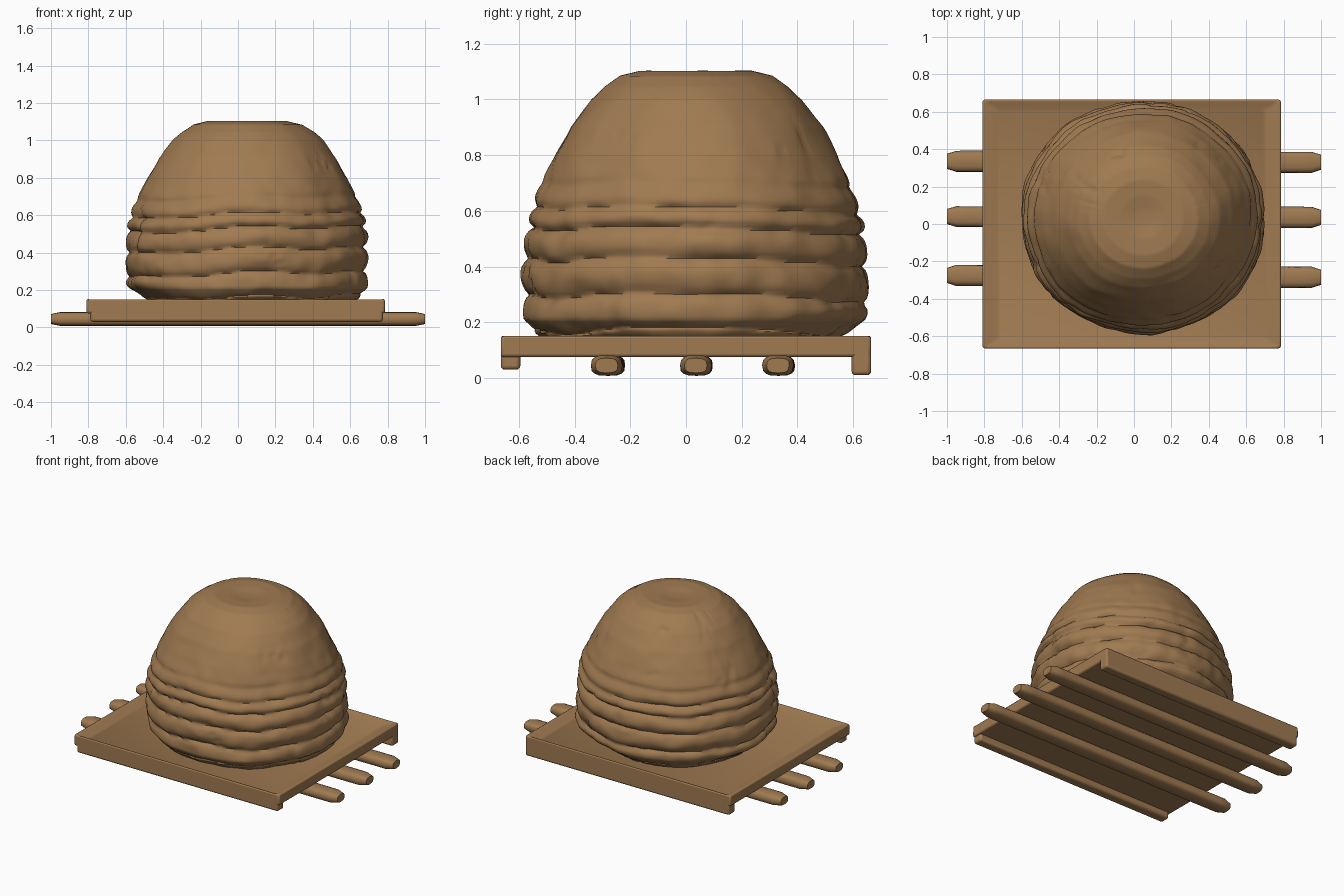
import bpy, bmesh, math
from mathutils import Vector, noise

cube = bpy.data.objects.get("Cube")
if cube:
    bpy.data.objects.remove(cube)

clay = bpy.data.materials.new("clay_brown")
clay.use_nodes = True
COLOUR = (0.35, 0.195, 0.082, 1)
clay.diffuse_color = COLOUR
clay.node_tree.nodes["Principled BSDF"].inputs["Base Color"].default_value = COLOUR


def finish(name, bm, bevel=0.0, angle=40):
    """Turn a bmesh into a smooth, optionally bevelled object."""
    bmesh.ops.recalc_face_normals(bm, faces=bm.faces[:])
    mesh = bpy.data.meshes.new(name)
    bm.to_mesh(mesh)
    bm.free()
    mesh.materials.append(clay)
    obj = bpy.data.objects.new(name, mesh)
    bpy.context.collection.objects.link(obj)
    if bevel:
        mod = obj.modifiers.new("soft_edges", "BEVEL")
        mod.width, mod.segments = bevel, 3
    bpy.ops.object.select_all(action="DESELECT")
    bpy.context.view_layer.objects.active = obj
    obj.select_set(True)
    bpy.ops.object.shade_smooth_by_angle(angle=math.radians(angle))
    return obj


def box(lo, hi):
    bm = bmesh.new()
    bmesh.ops.create_cube(bm, size=1)
    lo, hi = Vector(lo), Vector(hi)
    for v in bm.verts:
        v.co = (lo + hi) / 2 + v.co * (hi - lo)
    return bm


# Tray with a raised rim: inset the top, then sink the middle
X0, X1, Y = -0.81, 0.785, 0.665
bm = box((X0, -Y, 0.075), (X1, Y, 0.155))
top = max(bm.faces, key=lambda f: f.calc_center_median().z)
bmesh.ops.inset_region(bm, faces=[top], thickness=0.07)
for v in top.verts:
    v.co.z -= 0.028
    v.co.x += math.copysign(0.03, -v.co.x)
finish("tray", bm, 0.012)

# Lips hanging from the front and back of the tray
finish("front_lip", box((X0 + 0.02, -Y, 0.03), (X1 - 0.01, -0.595, 0.12)), 0.014)
finish("back_lip", box((X0 + 0.01, 0.595, 0.01), (X1, Y, 0.12)), 0.014)

# Three rounded, slightly uneven poles running under the tray
for i, (left_y, right_y) in enumerate([(-0.275, -0.285), (0.04, 0.035), (0.335, 0.33)]):
    bm = bmesh.new()
    rings = []
    sides, steps = 16, 40
    for s in range(steps + 1):
        t = s / steps
        x = 2 * t - 1
        end = min(t, 1 - t) * 2
        grow = 0.72 + 0.28 * min(1, end / 0.05)
        ring = []
        for k in range(sides):
            a = math.tau * k / sides
            c, d = math.cos(a), math.sin(a)
            wob = 1 + 0.06 * noise.noise((x * 3, c + i * 5, d))
            y = math.copysign(abs(c) ** 0.7, c) * 0.056 * grow * wob
            z = math.copysign(abs(d) ** 0.7, d) * 0.037 * grow
            ring.append(bm.verts.new((x, left_y + (right_y - left_y) * t + y, 0.045 + z)))
        rings.append(ring)
    for a, b in zip(rings, rings[1:]):
        for k in range(sides):
            n = (k + 1) % sides
            bm.faces.new((a[k], a[n], b[n], b[k]))
    bm.faces.new(rings[0])
    bm.faces.new(rings[-1])
    finish(f"pole_{i + 1}", bm, 0, 55)

# Lumpy coiled dome: (radius, height) profile, lathed with noise
PROFILE = [(0.55, 0.12), (0.595, 0.16), (0.628, 0.21), (0.63, 0.3), (0.634, 0.4),
           (0.624, 0.5), (0.604, 0.6), (0.572, 0.7), (0.527, 0.8), (0.472, 0.9),
           (0.395, 1.0), (0.345, 1.045), (0.285, 1.085), (0.21, 1.103),
           (0.12, 1.1), (0.05, 1.09)]
COILS = [0.16, 0.285, 0.415, 0.525, 0.6, 0.69, 0.79]


def smoothstep(a, b, t):
    t = min(1, max(0, (t - a) / (b - a)))
    return t * t * (3 - 2 * t)


def coil_bulge(z):
    """Rounded swelling between neighbouring grooves."""
    for a, b in zip(COILS, COILS[1:]):
        if a <= z < b:
            return math.sqrt(math.sin(math.pi * (z - a) / (b - a)))
    return 0.5


bm = bmesh.new()
SEG, SUB = 160, 7
levels = []
for (r0, z0), (r1, z1) in zip(PROFILE, PROFILE[1:]):
    levels += [(r0 + (r1 - r0) * j / SUB, z0 + (z1 - z0) * j / SUB) for j in range(SUB)]
levels.append(PROFILE[-1])
rings = []
for r, z in levels:
    ring = []
    for k in range(SEG):
        a = math.tau * k / SEG
        c, s = math.cos(a), math.sin(a)
        p = Vector((c * r, s * r, z))
        # coils wander up and down and fade out higher up
        shift = 0.03 * noise.noise((c * 1.5, s * 1.5, z))
        fade = 1 - smoothstep(0.55, 0.8, z)
        flat = smoothstep(0.15, 0.4, r)
        bump = 0.034 * (coil_bulge(z + shift) - 0.65) * fade
        bump += 0.014 * noise.noise(p * 4) * flat
        bump += 0.010 * noise.noise(p * 11) * flat * (0.4 + 0.6 * fade)
        # short cracks in the clay
        crack = noise.noise((c * 5 + 9, s * 5, z * 2.5))
        bump -= 0.022 * max(0, 1 - abs(crack) * 16) * flat * max(
            0, noise.noise(p * 3 + Vector((4, 4, 4))))
        # undercut foot on the left-hand and rear corners
        low = 1 - smoothstep(0.17, 0.25, z)
        rear = max(0, math.cos(a - math.radians(70))) ** 4
        side = max(0, math.cos(a - math.pi)) ** 3
        bump -= low * (0.05 * rear + 0.05 * side)
        rx = r * (1.012 if c > 0 else 1.02) + bump
        ry = r * 0.965 + bump
        ring.append(bm.verts.new((0.05 + c * rx, 0.035 + s * ry,
                                  z + 0.004 * noise.noise(p * 5) * flat)))
    rings.append(ring)
for a, b in zip(rings, rings[1:]):
    for k in range(SEG):
        n = (k + 1) % SEG
        bm.faces.new((a[k], a[n], b[n], b[k]))
bm.faces.new(rings[0])
bm.faces.new(rings[-1])
finish("dome", bm, 0, 60)
